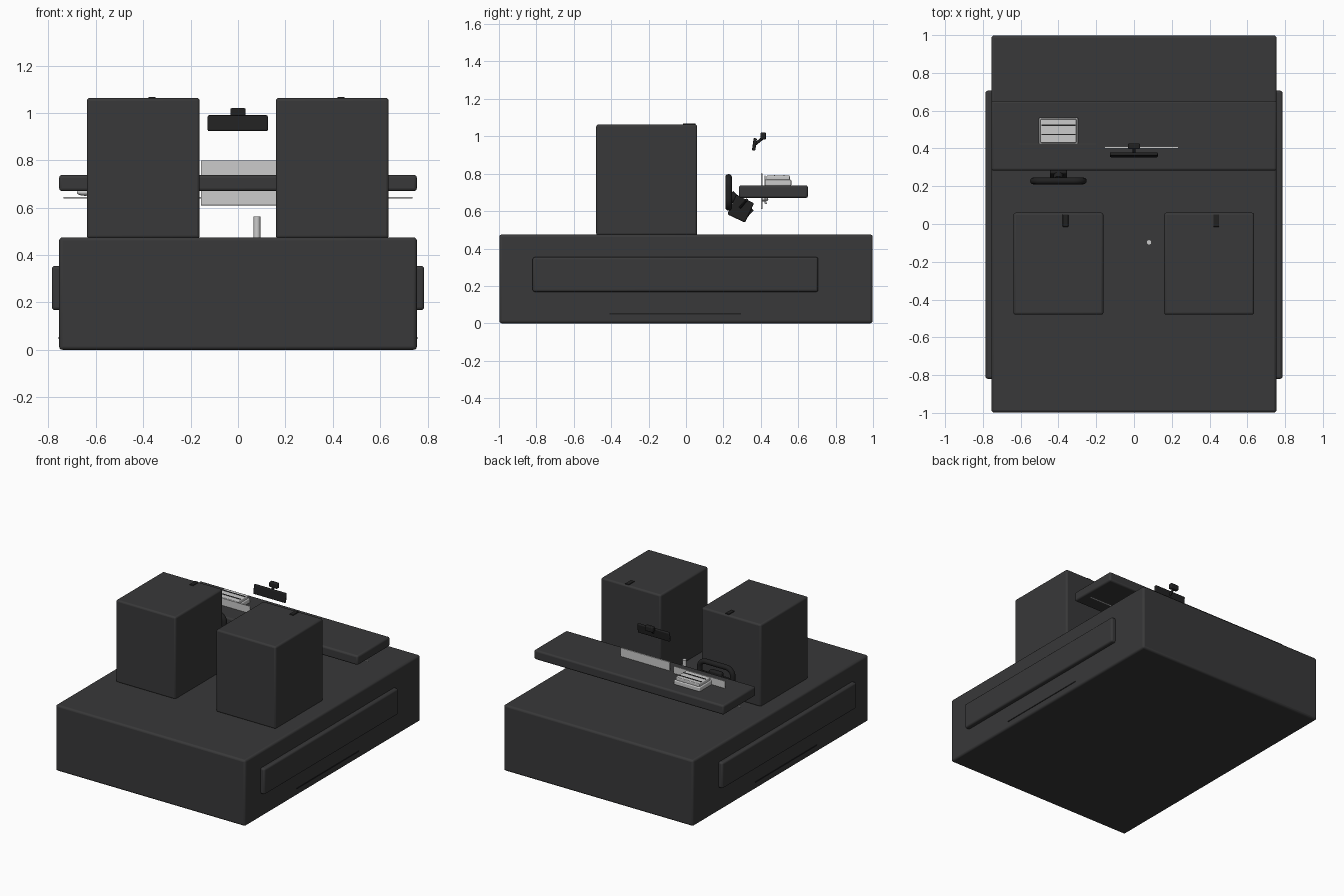
import bpy, math
from mathutils import Vector

if "Cube" in bpy.data.objects:
    bpy.data.objects.remove(bpy.data.objects["Cube"])


def material(name, c):
    m = bpy.data.materials.new(name)
    m.diffuse_color = (c, c, c * 1.03, 1)
    m.use_nodes = True
    m.node_tree.nodes["Principled BSDF"].inputs["Base Color"].default_value = m.diffuse_color
    return m


DARK = material("dark_trim", 0.04)
BLACK = material("black_plastic", 0.015)
LIGHT = material("light_panel", 0.75)


def smooth(o):
    bpy.ops.object.select_all(action='DESELECT')
    o.select_set(True)
    bpy.context.view_layer.objects.active = o
    bpy.ops.object.shade_smooth_by_angle(angle=math.radians(35))


def box(name, x, y, z, mat=DARK, bevel=0.0, tilt=0.0):
    """Box from (min, max) ranges, with rounded edges and tilt about x."""
    bpy.ops.mesh.primitive_cube_add(size=1, location=[(a + b) / 2 for a, b in (x, y, z)])
    o = bpy.context.object
    o.name = name
    o.scale = [b - a for a, b in (x, y, z)]
    bpy.ops.object.transform_apply(location=False, rotation=False, scale=True)
    o.rotation_euler.x = math.radians(tilt)
    o.data.materials.append(mat)
    if bevel:
        b = o.modifiers.new("round", 'BEVEL')
        b.width, b.segments = bevel, 3
    smooth(o)
    return o


def rod(name, a, b, r, mat=BLACK, sides=24):
    a, b = Vector(a), Vector(b)
    bpy.ops.mesh.primitive_cylinder_add(vertices=sides, radius=r, depth=(b - a).length,
                                        location=(a + b) / 2)
    o = bpy.context.object
    o.name = name
    o.rotation_euler = (b - a).to_track_quat('Z', 'Y').to_euler()
    o.data.materials.append(mat)
    smooth(o)
    return o


# Cabin base, side panels and sill strips
box("cabin_base", (-.755, .755), (-.998, .998), (0, .475), bevel=.014)
for s, side in ((-1, "left"), (1, "right")):
    box(side + "_door_panel", sorted((s * .74, s * .786)), (-.82, .706), (.168, .354), bevel=.012)
    box(side + "_sill_strip", sorted((s * .74, s * .758)), (-.41, .295), (.046, .054), BLACK)

# Seats with a small tab on top
for cx, side in ((-.4, "left"), (.398, "right")):
    box(side + "_seat", (cx - .238, cx + .238), (-.48, .06), (.47, 1.063), bevel=.012)
    box(side + "_seat_tab", (cx + .022, cx + .052), (-.015, .05), (1.055, 1.068), BLACK, .002)

# Dashboard, light strip and side knob
box("dashboard", (-.755, .755), (.283, .652), (.67, .738), bevel=.012)
box("light_strip", (-.737, .737), (.425, .433), (.638, .645), LIGHT)
bpy.ops.mesh.primitive_uv_sphere_add(segments=24, ring_count=12, radius=1, location=(-.645, .42, .664))
knob = bpy.context.object
knob.name = "dash_knob"
knob.scale = (.035, .02, .014)
knob.data.materials.append(LIGHT)
smooth(knob)

# Centre screen and instrument cluster
box("centre_screen", (-.157, .236), (.4, .41), (.61, .80), LIGHT, .002)
box("instrument_panel", (-.608, -.198), (.42, .426), (.64, .79), LIGHT, .001)
box("cluster_base", (-.503, -.297), (.42, .563), (.735, .768), LIGHT, .006)
box("cluster_hood", (-.495, -.305), (.43, .555), (.765, .79), LIGHT, .005)
for i in range(2):
    y = .47 + .05 * i
    box(f"cluster_rib_{i}", (-.49, -.31), (y, y + .006), (.787, .793), BLACK)

# Steering wheel: rounded rectangular ring
curve = bpy.data.curves.new("steering_wheel_rim", 'CURVE')
curve.dimensions = '3D'
curve.bevel_depth, curve.bevel_resolution = .018, 4
sp = curve.splines.new('POLY')
pts = []
R, W, H = .05, .132, .08
for k, (sx, sz) in enumerate(((1, 1), (-1, 1), (-1, -1), (1, -1))):
    for j in range(9):
        t = math.radians(90 * k + 90 * j / 8)
        pts.append((-.4 + sx * (W - R) + R * math.cos(t), .228,
                    .70 + sz * (H - R) + R * math.sin(t)))
sp.points.add(len(pts) - 1)
for p, c in zip(sp.points, pts):
    p.co = (*c, 1)
sp.use_cyclic_u = True
sp.use_smooth = True
rim = bpy.data.objects.new("steering_wheel_rim", curve)
bpy.context.collection.objects.link(rim)
curve.materials.append(BLACK)
box("wheel_hub", (-.45, -.35), (.21, .245), (.655, .735), BLACK, .012)
box("wheel_spokes", (-.53, -.27), (.222, .238), (.685, .71), BLACK, .005)
box("wheel_lower_spoke", (-.42, -.38), (.222, .238), (.62, .67), BLACK, .005)

# Steering column and stalks
box("steering_column", (-.445, -.355), (.24, .345), (.555, .67), BLACK, .008, -25)
rod("column_shaft", (-.4, .235, .69), (-.4, .345, .585), .025)
for s, side in ((-1, "left"), (1, "right")):
    rod(side + "_stalk", (-.4 + s * .04, .29, .62), (-.4 + s * .165, .325, .66), .007)
    box(side + "_wheel_button", (-.4 + s * .085 - .015, -.4 + s * .085 + .015),
        (.212, .225), (.69, .705), LIGHT, .003)

# Rear-view mirror with its arm
box("mirror", (-.128, .126), (.357, .375), (.923, .99), BLACK, .006, -8)
box("mirror_mount", (-.032, .032), (.397, .427), (.983, 1.02), BLACK, .006)
rod("mirror_arm", (0, .37, .958), (0, .41, .99), .008)

# Gear lever
lever = rod("gear_lever", (.08, -.097, .46), (.08, -.097, .562), .014, LIGHT)
